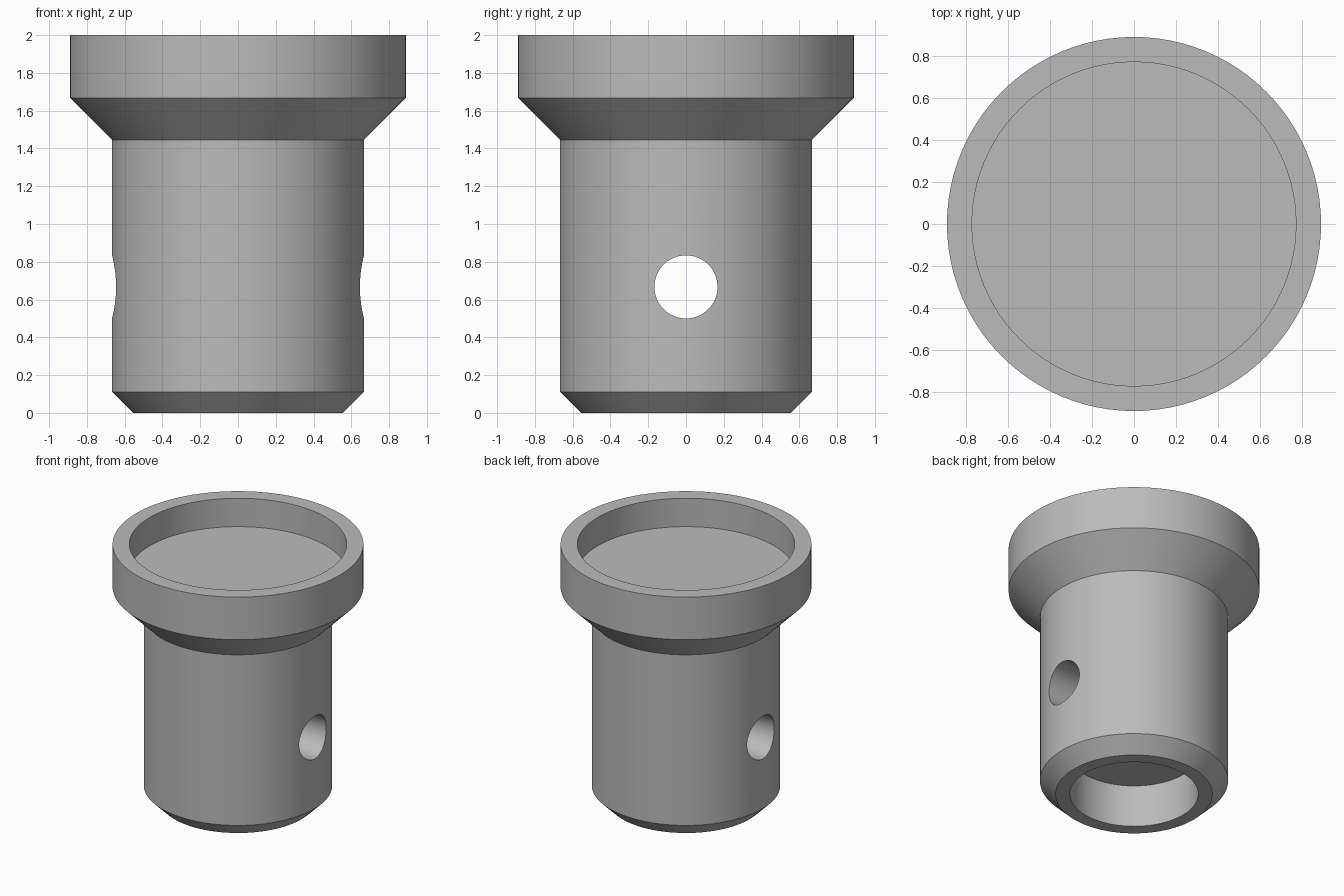
import bpy, bmesh, math

cube = bpy.data.objects.get("Cube")
if cube:
    bpy.data.objects.remove(cube, do_unlink=True)

SEGMENTS = 96

# Plain grey material
grey = bpy.data.materials.new("grey")
grey.use_nodes = True
colour = (0.5, 0.5, 0.5, 1)
grey.diffuse_color = colour
grey.node_tree.nodes["Principled BSDF"].inputs["Base Color"].default_value = colour


def lathe(name, profile):
    """Spin a (radius, height) profile about the z axis; ends lie on the axis."""
    bm = bmesh.new()
    verts = [bm.verts.new((r, 0, z)) for r, z in profile]
    edges = [bm.edges.new(pair) for pair in zip(verts, verts[1:])]
    bmesh.ops.spin(bm, geom=verts + edges, cent=(0, 0, 0), axis=(0, 0, 1),
                   angle=math.tau, steps=SEGMENTS, use_merge=True)
    bmesh.ops.remove_doubles(bm, verts=bm.verts, dist=0.0001)
    bmesh.ops.recalc_face_normals(bm, faces=bm.faces)
    mesh = bpy.data.meshes.new(name)
    bm.to_mesh(mesh)
    bm.free()
    obj = bpy.data.objects.new(name, mesh)
    bpy.context.collection.objects.link(obj)
    mesh.materials.append(grey)
    return obj


# Body: blind bore below, chamfered foot, shank, flared collar, shallow cup on top
body = lathe("flanged_plug", [
    (0, 0.33), (0.455, 0.33), (0.455, 0),
    (0.556, 0), (0.667, 0.111), (0.667, 1.445),
    (0.889, 1.667), (0.889, 2),
    (0.77, 2), (0.77, 1.778), (0, 1.778),
])

# Cross hole drilled through the shank from side to side
bpy.ops.mesh.primitive_cylinder_add(vertices=64, radius=0.167, depth=2,
                                    location=(0, 0, 0.667),
                                    rotation=(0, math.pi / 2, 0))
drill = bpy.context.object
drill.name = "cross_hole_cutter"
drill.hide_render = True
drill.data.materials.append(grey)

cut = body.modifiers.new("cross_hole", 'BOOLEAN')
cut.operation = 'DIFFERENCE'
cut.solver = 'EXACT'
cut.object = drill

bpy.ops.object.select_all(action='DESELECT')
body.select_set(True)
bpy.context.view_layer.objects.active = body
bpy.ops.object.modifier_apply(modifier=cut.name)
bpy.data.objects.remove(drill, do_unlink=True)

# Smooth round walls with crisp rims
bpy.ops.object.shade_smooth_by_angle(angle=math.radians(30))
